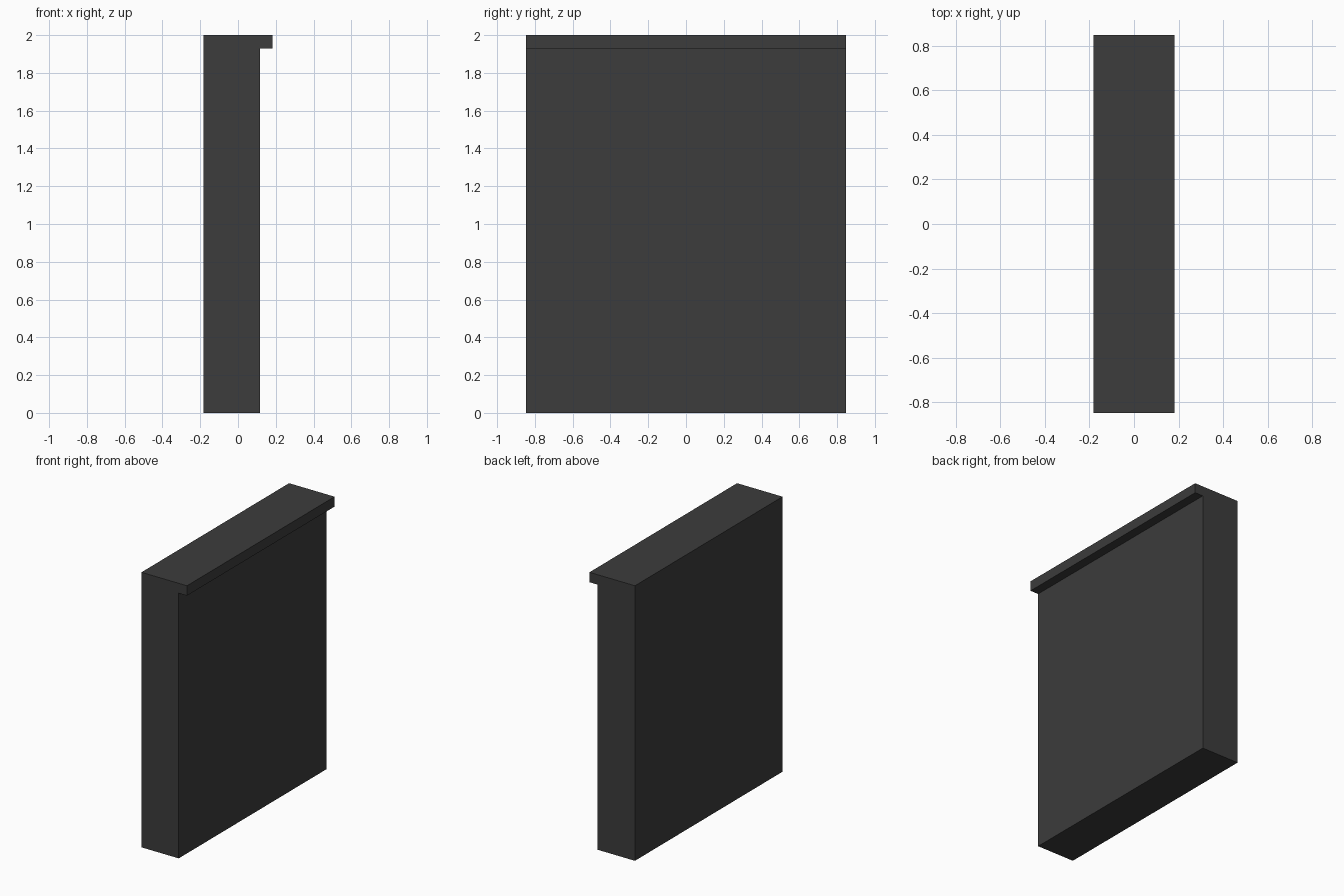
import bpy
import bmesh

cube = bpy.data.objects.get("Cube")
if cube:
    bpy.data.objects.remove(cube, do_unlink=True)

HALF_WIDTH = 0.183
HALF_LENGTH = 0.848
PANEL_FACE = 0.117
LIP_BOTTOM = 1.928
HEIGHT = 2.0

# Single dark finish
color = (0.045, 0.045, 0.045, 1.0)
charcoal = bpy.data.materials.new("charcoal")
charcoal.use_nodes = True
charcoal.diffuse_color = color
charcoal.node_tree.nodes["Principled BSDF"].inputs["Base Color"].default_value = color

# Upright slab with an overhanging lip along its top edge
profile = [
    (-HALF_WIDTH, 0), (PANEL_FACE, 0), (PANEL_FACE, LIP_BOTTOM),
    (HALF_WIDTH, LIP_BOTTOM), (HALF_WIDTH, HEIGHT), (-HALF_WIDTH, HEIGHT),
]
bm = bmesh.new()
end = bm.faces.new([bm.verts.new((x, -HALF_LENGTH, z)) for x, z in profile])
extruded = bmesh.ops.extrude_face_region(bm, geom=[end], use_keep_orig=True)
moved = [g for g in extruded["geom"] if isinstance(g, bmesh.types.BMVert)]
bmesh.ops.translate(bm, verts=moved, vec=(0, 2 * HALF_LENGTH, 0))
bmesh.ops.recalc_face_normals(bm, faces=bm.faces)

mesh = bpy.data.meshes.new("lipped_panel")
bm.to_mesh(mesh)
bm.free()
mesh.materials.append(charcoal)
panel = bpy.data.objects.new("lipped_panel", mesh)
bpy.context.collection.objects.link(panel)
